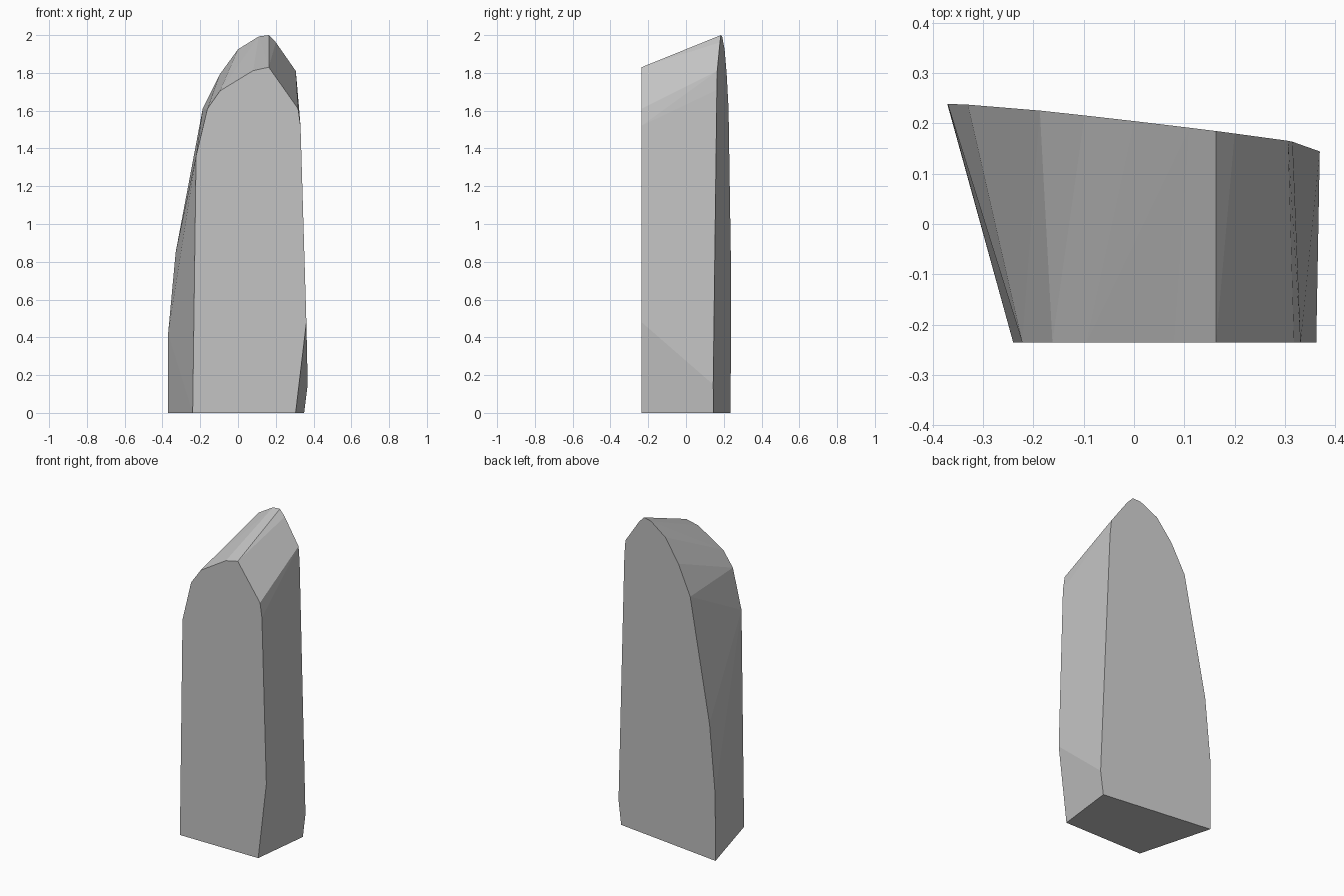
import bpy
import bmesh

if "Cube" in bpy.data.objects:
    bpy.data.objects.remove(bpy.data.objects["Cube"])

# Outlines (x, z) of the front and back faces of the standing stone
front = [(-0.24, 0), (-0.235, 0.45), (-0.222, 1.36), (-0.162, 1.61), (-0.095, 1.705),
         (0.08, 1.812), (0.163, 1.83), (0.318, 1.61), (0.331, 1.52), (0.362, 0.48), (0.305, 0)]
back = [(-0.37, 0), (-0.37, 0.42), (-0.33, 0.85), (-0.187, 1.61), (-0.098, 1.79),
        (0.0, 1.925), (0.11, 1.993), (0.163, 2.0), (0.2, 1.962), (0.306, 1.81),
        (0.315, 1.71), (0.369, 0.15), (0.35, 0)]


def back_y(x, z):
    # the back face is one slanted plane
    return 0.189 - 0.125 * x + 0.008 * z


# Standing stone: convex block spanning the two outlines
bm = bmesh.new()
for x, z in front:
    bm.verts.new((x, -0.235, z))
for x, z in back:
    bm.verts.new((x, back_y(x, z), z))
hull = bmesh.ops.convex_hull(bm, input=bm.verts[:])
loose = [v for v in bm.verts if not v.link_faces]
bmesh.ops.delete(bm, geom=loose, context='VERTS')
bmesh.ops.dissolve_limit(bm, angle_limit=0.01, verts=bm.verts[:], edges=bm.edges[:])
bmesh.ops.recalc_face_normals(bm, faces=bm.faces[:])

mesh = bpy.data.meshes.new("standing_stone")
bm.to_mesh(mesh)
bm.free()
stone = bpy.data.objects.new("standing_stone", mesh)
bpy.context.collection.objects.link(stone)

# Plain grey rock
grey = bpy.data.materials.new("grey_rock")
grey.diffuse_color = (0.55, 0.55, 0.55, 1)
grey.use_nodes = True
grey.node_tree.nodes["Principled BSDF"].inputs["Base Color"].default_value = grey.diffuse_color
mesh.materials.append(grey)
